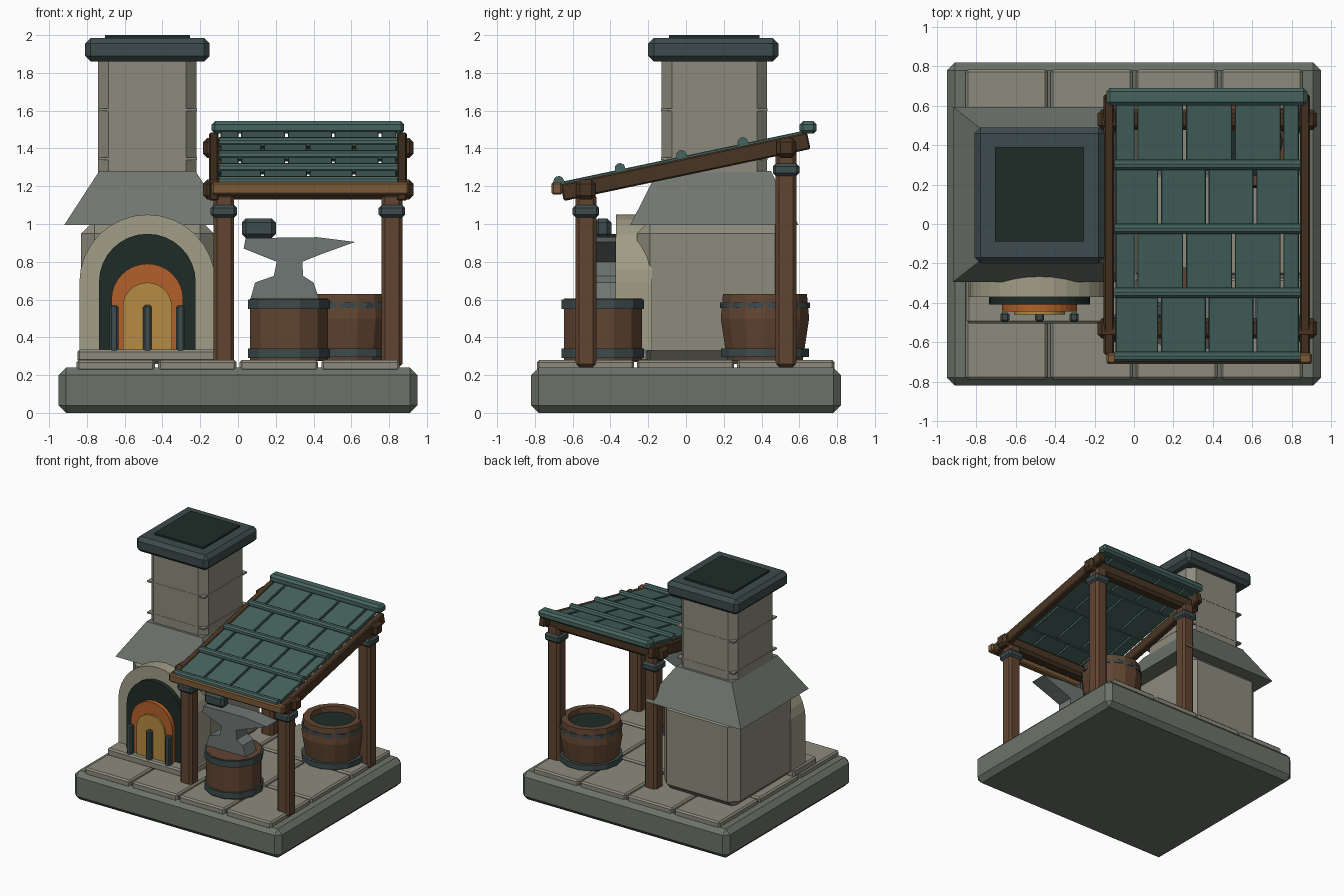
import bpy, bmesh, math
from mathutils import Matrix

if "Cube" in bpy.data.objects:
    bpy.data.objects.remove(bpy.data.objects["Cube"])


def mat(name, hexcol):
    m = bpy.data.materials.new(name)
    c = [(int(hexcol[i:i + 2], 16) / 255) ** 2.2 for i in (0, 2, 4)]
    m.diffuse_color = (*c, 1)
    m.use_nodes = True
    m.node_tree.nodes["Principled BSDF"].inputs["Base Color"].default_value = m.diffuse_color
    return m


BASE, STONE = mat("base_stone", "6B7268"), mat("stone", "8C8A7C")
ARCH, HOOD = mat("arch_stone", "A09C86"), mat("hood_metal", "70766F")
IRON, DARK = mat("iron", "3F4C4D"), mat("soot", "24302C")
ORANGE, YELLOW = mat("ember", "B0602E"), mat("flame", "B48A44")
WOOD, BEAM, TRIM = mat("wood", "624735"), mat("dark_wood", "4A3828"), mat("trim_wood", "7A5A3A")
TILE, STEEL = mat("roof_tile", "48645F"), mat("steel", "6E7674")


def finish(name, bm, material, bevel=0):
    if bevel:
        bmesh.ops.bevel(bm, geom=bm.edges[:], offset=bevel, segments=1, affect='EDGES')
    bmesh.ops.recalc_face_normals(bm, faces=bm.faces[:])
    me = bpy.data.meshes.new(name)
    bm.to_mesh(me)
    bm.free()
    me.materials.append(material)
    ob = bpy.data.objects.new(name, me)
    bpy.context.collection.objects.link(ob)
    return ob


def box(name, x, y, z, material, bevel=0):
    """Box from (min, max) ranges."""
    bm = bmesh.new()
    bmesh.ops.create_cube(bm, size=1)
    for v in bm.verts:
        v.co = [r[0] if c < 0 else r[1] for c, r in zip(v.co, (x, y, z))]
    return finish(name, bm, material, bevel)


def extrude(name, pts, y0, y1, material):
    """Profile in x, z pushed along y."""
    bm = bmesh.new()
    f = bm.faces.new([bm.verts.new((x, y0, z)) for x, z in pts])
    new = bmesh.ops.extrude_face_region(bm, geom=[f])["geom"]
    bmesh.ops.translate(bm, vec=(0, y1 - y0, 0),
                        verts=[g for g in new if isinstance(g, bmesh.types.BMVert)])
    return finish(name, bm, material)


def lathe(name, x, y, profile, n, material, turn=0.0):
    """Closed r, z outline turned about a vertical axis; r = 0 makes a pole."""
    bm = bmesh.new()
    rings = []
    for r, z in profile:
        if r == 0:
            rings.append([bm.verts.new((x, y, z))] * n)
            continue
        rings.append([bm.verts.new((x + r * math.cos(a), y + r * math.sin(a), z))
                      for a in (2 * math.pi * (i + turn) / n for i in range(n))])
    for a, b in zip(rings, rings[1:]):
        for i in range(n):
            j = (i + 1) % n
            bm.faces.new(list(dict.fromkeys((a[i], a[j], b[j], b[i]))))
    return finish(name, bm, material)


def disc(r, z0, z1):
    return [(0, z0), (r, z0), (r, z1), (0, z1)]


# Base and paving
box("base", (-.95, .95), (-.82, .82), (0, .24), BASE, .04)
for i in range(4):
    for j in range(3):
        x, y = -.855 + i * .432, -.79 + j * .53
        box(f"paving_{i}_{j}", (x, x + .415), (y, y + .515), (.22, .28), STONE, .012)

# Furnace body, hood and chimney
FX, FY = -.48, .15
box("furnace_body", (-.83, -.13), (-.26, .54), (.26, 1.02), STONE, .07)
bm = bmesh.new()
bmesh.ops.create_cube(bm, size=2)
for v in bm.verts:
    hx, hy = (.255, .30) if v.co.z > 0 else (.44, .445)
    v.co = (FX + hx * v.co.x, FY + hy * v.co.y, 1.28 if v.co.z > 0 else .995)
finish("furnace_hood", bm, HOOD)
box("chimney", (-.74, -.22), (-.13, .43), (1.2, 1.92), STONE, .055)
for i, z in enumerate((1.345, 1.605)):
    box(f"chimney_band_{i}", (-.742, -.218), (-.132, .432), (z - .006, z + .006), STONE)
box("chimney_cap", (-.81, -.15), (-.2, .49), (1.86, 1.985), IRON, .03)
box("chimney_opening", (-.705, -.255), (-.09, .39), (1.95, 2.0), DARK)

# Furnace mouth: stacked arches, sill and grate
box("sill", (-.85, -.11), (-.505, -.2), (.27, .335), STONE, .012)


def arch(name, r, zc, y0, y1, material, n=16):
    pts = [(FX - r, .33)] + [(FX - r * math.cos(math.pi * i / n), zc + r * math.sin(math.pi * i / n))
                             for i in range(n + 1)] + [(FX + r, .33)]
    extrude(name, pts, y0, y1, material)


arch("stone_arch", .36, .69, -.37, -.18, ARCH)
arch("mouth", .256, .692, -.41, -.36, DARK)
arch("embers", .19, .60, -.445, -.40, ORANGE)
arch("flame", .13, .56, -.46, -.43, YELLOW)
for i in range(3):
    x = FX + (i - 1) * .176
    box(f"grate_bar_{i}", (x - .023, x + .023), (-.497, -.45), (.32, .57), IRON, .01)

# Anvil on its stump, with a hammer head
lathe("stump", .27, -.44, disc(.213, .275, .605), 12, WOOD, .5)
for i, z in enumerate((.29, .55)):
    lathe(f"stump_band_{i}", .27, -.44,
          [(.2, z), (.226, z), (.226, z + .05), (.2, z + .05), (.2, z)], 12, IRON, .5)
extrude("anvil", [(.04, .925), (.03, .87), (.205, .80), (.19, .725), (.09, .69), (.065, .60),
                  (.43, .60), (.40, .69), (.345, .725), (.34, .80), (.44, .84), (.62, .905),
                  (.42, .93)], -.51, -.37, STEEL)
box("hammer_head", (.02, .2), (-.485, -.395), (.925, 1.03), IRON, .022)

# Quench barrel
BX, BY = .58, .418
lathe("barrel", BX, BY, [(0, .275), (.205, .275), (.24, .50), (.228, .63), (.175, .63),
                         (.17, .50), (0, .50)], 14, WOOD)
lathe("barrel_water", BX, BY, disc(.18, .50, .585), 14, DARK)
for i, (z, r) in enumerate(((.295, .24), (.555, .238))):
    lathe(f"barrel_band_{i}", BX, BY,
          [(r - .03, z), (r, z), (r, z + .045 - .015 * i), (r - .03, z + .045 - .015 * i),
           (r - .03, z)], 14, IRON, .5 * i)

# Posts, collars and cross beams
for side, y, top, beam in (("front", -.53, 1.16, 1.13), ("back", .53, 1.40, 1.35)):
    for hand, x in (("left", -.075), ("right", .815)):
        box(f"{side}_{hand}_post", (x - .055, x + .055), (y - .055, y + .055), (.24, top), WOOD, .018)
        box(f"{side}_{hand}_collar", (x - .07, x + .07), (y - .07, y + .07),
            (beam - .095, beam - .03), IRON, .015)
    box(f"{side}_cross_beam", (-.185, .93), (y - .052, y + .052), (beam, beam + .105), BEAM, .022)

# Sloping roof, built flat about z = 0 then tilted
TILT = Matrix.Translation((0, 0, 1.35)) @ Matrix.Rotation(math.radians(11.9), 4, 'X')


def tilted(ob):
    ob.data.transform(TILT)


for hand, x in (("left", -.128), ("right", .868)):
    tilted(box(f"{hand}_rafter", (x - .026, x + .026), (-.68, .655), (-.09, .0), BEAM, .008))
PITCH = .332
for row in range(4):
    y = -.685 + row * PITCH
    seams = [-.1, .13, .372, .614, .845] if row % 2 == 0 else [-.1, .01, .257, .505, .752, .845]
    for k, (a, b) in enumerate(zip(seams, seams[1:])):
        tilted(box(f"roof_tile_{row}_{k}", (a + .007, b - .007), (y, y + PITCH - .005),
                   (-.015, .012), TILE, .004))
    bm = bmesh.new()
    bmesh.ops.create_cone(bm, cap_ends=True, segments=10, radius1=.028, radius2=.028, depth=.945,
                          matrix=Matrix.Translation((.3725, y, .018)) @ Matrix.Rotation(math.pi / 2, 4, 'Y'))
    tilted(finish(f"tile_roll_{row}", bm, TILE))
box("eave_board", (-.14, .905), (-.712, -.655), (1.155, 1.222), TRIM, .01)
box("roof_ridge", (-.14, .88), (.602, .692), (1.478, 1.545), TILE, .018)
